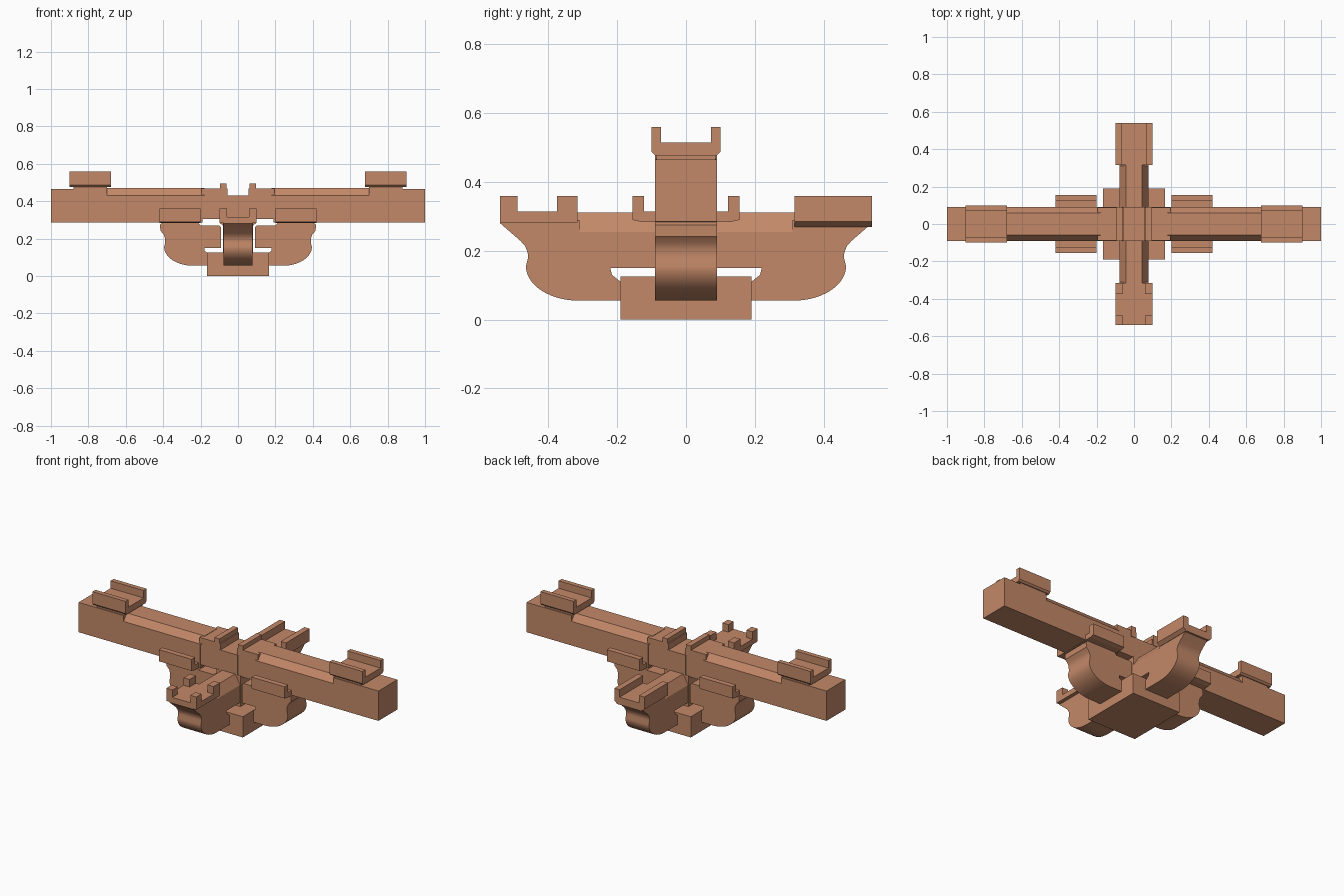
import bpy, bmesh, math

if "Cube" in bpy.data.objects:
    bpy.data.objects.remove(bpy.data.objects["Cube"])

wood = bpy.data.materials.new("terracotta wood")
wood.diffuse_color = (0.55, 0.25, 0.14, 1)
wood.use_nodes = True
wood.node_tree.nodes["Principled BSDF"].inputs["Base Color"].default_value = wood.diffuse_color


def prism(name, pts, axis, a, b, smooth=False):
    """Extrude a 2D outline along x (outline is y,z) or y (outline is x,z)."""
    bm = bmesh.new()
    place = (lambda p: (a, p[0], p[1])) if axis == 'x' else (lambda p: (p[0], a, p[1]))
    face = bm.faces.new([bm.verts.new(place(p)) for p in pts])
    out = bmesh.ops.extrude_face_region(bm, geom=[face])
    d = (b - a, 0, 0) if axis == 'x' else (0, b - a, 0)
    bmesh.ops.translate(bm, vec=d, verts=[g for g in out["geom"] if isinstance(g, bmesh.types.BMVert)])
    bmesh.ops.recalc_face_normals(bm, faces=bm.faces)
    me = bpy.data.meshes.new(name)
    bm.to_mesh(me)
    bm.free()
    me.materials.append(wood)
    ob = bpy.data.objects.new(name, me)
    bpy.context.collection.objects.link(ob)
    if smooth:
        bpy.context.view_layer.objects.active = ob
        ob.select_set(True)
        bpy.ops.object.shade_smooth_by_angle(angle=math.radians(30))
        ob.select_set(False)
    return ob


def box(name, x0, x1, y0, y1, z0, z1):
    return prism(name, [(x0, z0), (x1, z0), (x1, z1), (x0, z1)], 'y', y0, y1)


def arc(cx, cz, rx, rz, n=14):
    """Lower outer quarter of an ellipse, from bottom to side."""
    return [(cx + rx * math.sin(t), cz - rz * math.cos(t))
            for t in (math.pi / 2 * i / n for i in range(n + 1))]


def roof(w, t, z0, z1):
    """Section with chamfered top edges."""
    return [(-w, z0), (w, z0), (t, z1), (-t, z1)]


def channel(w, inner, neck, zn, z0, zf, z1):
    """U-shaped bearing block section with a narrower neck."""
    return [(-neck, zn), (neck, zn), (w, z0), (w, z1), (inner, z1), (inner, zf),
            (-inner, zf), (-inner, z1), (-w, z1), (-w, z0)]


# Base block
box("base_block", -0.165, 0.165, -0.19, 0.19, 0, 0.125)
box("base_core", -0.08, 0.08, -0.09, 0.09, 0.12, 0.31)

for s, side in ((-1, "front"), (1, "back")):
    # Cross arm running front to back
    half = [(0.08, 0.15), (0.22, 0.15), (0.215, 0.13), (0.19, 0.11), (0.19, 0.055)]
    half += arc(0.31, 0.155, 0.155, 0.10)
    half += [(0.459, 0.18), (0.46, 0.195), (0.467, 0.213), (0.48, 0.228), (0.54, 0.28),
             (0.54, 0.29), (0.31, 0.29), (0.31, 0.255), (0.08, 0.255)]
    prism(side + "_arm", [(s * y, z) for y, z in half], 'x', -0.078, 0.078, True)
    a, b = sorted((s * 0.08, s * 0.315))
    prism(side + "_arm_top", roof(0.078, 0.043, 0.255, 0.312), 'y', a, b)

# Front and back bearing blocks on the cross arm
prism("back_bearing", channel(0.10, 0.065, 0.08, 0.27, 0.285, 0.315, 0.36), 'y', 0.315, 0.54)
box("front_bearing", -0.10, 0.10, -0.54, -0.315, 0.283, 0.315)
for y0, y1 in ((-0.54, -0.49), (-0.375, -0.315)):
    for x0 in (-0.10, 0.06):
        box("front_bearing_post", x0, x0 + 0.04, y0, y1, 0.31, 0.36)

for s, side in ((-1, "left"), (1, "right")):
    # Lower side arm
    half = [(0.09, 0.15), (0.18, 0.15), (0.18, 0.135), (0.165, 0.125), (0.165, 0.055)]
    half += arc(0.24, 0.155, 0.155, 0.10)
    half += [(0.389, 0.18), (0.391, 0.205), (0.397, 0.222), (0.415, 0.242), (0.417, 0.275),
             (0.40, 0.287), (0.215, 0.287), (0.20, 0.27), (0.10, 0.27), (0.09, 0.26)]
    prism(side + "_arm", [(s * x, z) for x, z in half], 'y', -0.09, 0.09, True)
    # Bearing block on the lower arm
    a, b = sorted((s * 0.20, s * 0.42))
    prism(side + "_inner_bearing", channel(0.155, 0.122, 0.13, 0.284, 0.29, 0.315, 0.36), 'x', a, b)
    # Long beam: body, chamfered top, square end
    a, b = sorted((s * 0.19, s * 1.0))
    box(side + "_beam", a, b, -0.09, 0.09, 0.285, 0.43)
    a, b = sorted((s * 0.18, s * 0.71))
    prism(side + "_beam_top", roof(0.09, 0.06, 0.43, 0.47), 'x', a, b)
    a, b = sorted((s * 0.70, s * 1.0))
    box(side + "_beam_end", a, b, -0.09, 0.09, 0.43, 0.465)
    # Outer bearing block
    a, b = sorted((s * 0.68, s * 0.90))
    prism(side + "_outer_bearing", channel(0.10, 0.072, 0.09, 0.477, 0.487, 0.515, 0.56), 'x', a, b)
    a, b = sorted((s * 0.70, s * 0.88))
    box(side + "_outer_bearing_neck", a, b, -0.085, 0.085, 0.46, 0.48)
    # Joint section near the centre and its raised lip
    a, b = sorted((s * 0.055, s * 0.195))
    box(side + "_joint", a, b, -0.087, 0.087, 0.305, 0.468)
    a, b = sorted((s * 0.062, s * 0.095))
    box(side + "_joint_lip", a, b, -0.09, 0.09, 0.43, 0.495)

# Lowered beam centre between the lips
box("beam_centre", -0.06, 0.06, -0.09, 0.09, 0.30, 0.43)
